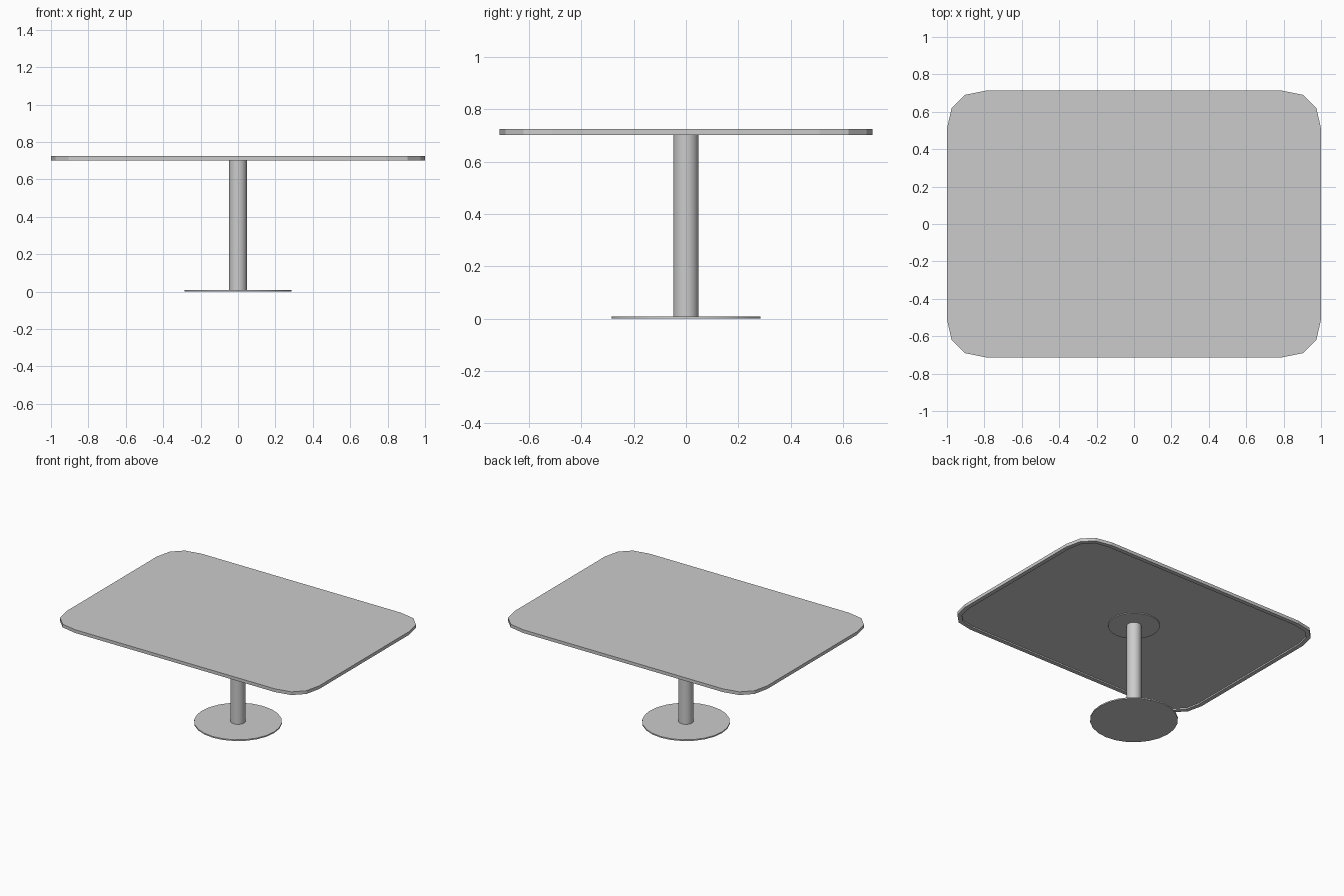
import bpy, bmesh

if "Cube" in bpy.data.objects:
    bpy.data.objects.remove(bpy.data.objects["Cube"])

TOP_Z, RIM_Z, PANEL_Z = 0.725, 0.702, 0.712

# One corner of the tabletop, mirrored into the other three
corner = [(1.0, 0.51), (0.975, 0.62), (0.905, 0.69), (0.79, 0.713)]
outline = (corner + [(-x, y) for x, y in reversed(corner)]
           + [(-x, -y) for x, y in corner]
           + [(x, -y) for x, y in reversed(corner)])


def cylinder(name, radius, z0, z1, sides):
    bpy.ops.mesh.primitive_cylinder_add(
        vertices=sides, radius=radius, depth=z1 - z0, location=(0, 0, (z0 + z1) / 2))
    obj = bpy.context.object
    obj.name = name
    bpy.ops.object.shade_smooth_by_angle(angle=0.6)
    return obj


# Tabletop: flat slab with a narrow lip around a recessed underside
bm = bmesh.new()
face = bm.faces.new([bm.verts.new((x, y, TOP_Z)) for x, y in outline])
ext = bmesh.ops.extrude_face_region(bm, geom=[face], use_keep_orig=True)
under = next(g for g in ext["geom"] if isinstance(g, bmesh.types.BMFace))
for v in under.verts:
    v.co.z = RIM_Z
bmesh.ops.recalc_face_normals(bm, faces=bm.faces[:])
bmesh.ops.inset_region(bm, faces=[under], thickness=0.03)
ext = bmesh.ops.extrude_face_region(bm, geom=[under])
bmesh.ops.delete(bm, geom=[under], context='FACES_ONLY') if under.is_valid else None
for g in ext["geom"]:
    if isinstance(g, bmesh.types.BMVert):
        g.co.z = PANEL_Z
bmesh.ops.recalc_face_normals(bm, faces=bm.faces[:])
mesh = bpy.data.meshes.new("tabletop")
bm.to_mesh(mesh)
bm.free()
bpy.context.collection.objects.link(bpy.data.objects.new("tabletop", mesh))

# Mounting plate under the top, central post and floor base
cylinder("mounting_plate", 0.168, 0.706, PANEL_Z + 0.002, 24)
cylinder("post", 0.048, 0.005, 0.708, 24)
cylinder("base", 0.285, 0.0, 0.009, 24)
